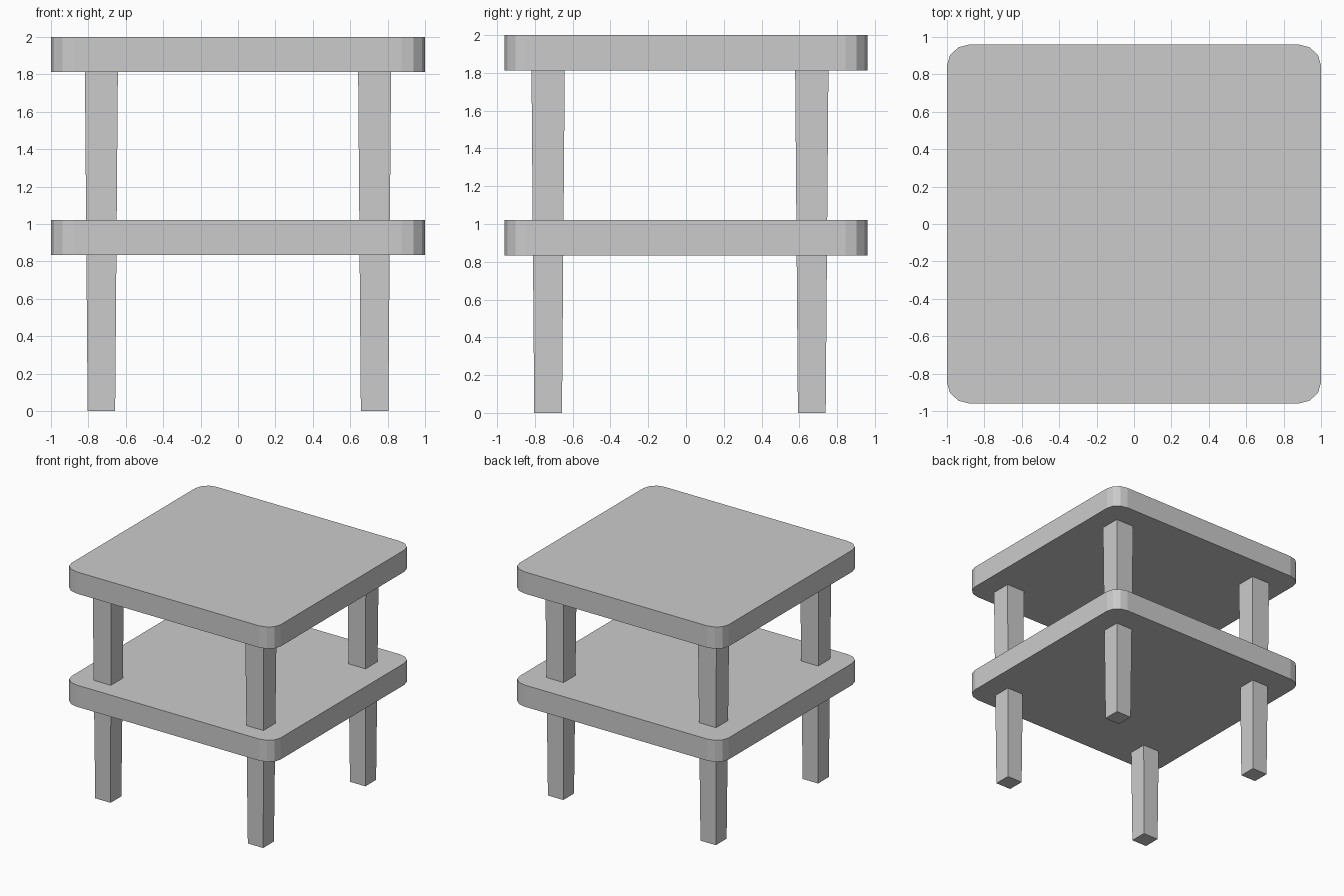
import bpy, bmesh
from math import sin, cos, pi

if "Cube" in bpy.data.objects:
    bpy.data.objects.remove(bpy.data.objects["Cube"])


def add_object(name, bm):
    bmesh.ops.recalc_face_normals(bm, faces=bm.faces)
    mesh = bpy.data.meshes.new(name)
    bm.to_mesh(mesh)
    bm.free()
    obj = bpy.data.objects.new(name, mesh)
    bpy.context.collection.objects.link(obj)


def loft(name, bottom, top, z0, z1):
    """Closed prism between two matching xy outlines."""
    bm = bmesh.new()
    low = [bm.verts.new((x, y, z0)) for x, y in bottom]
    high = [bm.verts.new((x, y, z1)) for x, y in top]
    n = len(low)
    bm.faces.new(low)
    bm.faces.new(high)
    for i in range(n):
        j = (i + 1) % n
        bm.faces.new((low[i], low[j], high[j], high[i]))
    add_object(name, bm)


def rounded_rect(hx, hy, rx, ry, segments=3):
    points = []
    for quarter, (sx, sy) in enumerate([(1, 1), (-1, 1), (-1, -1), (1, -1)]):
        for s in range(segments + 1):
            a = (quarter + s / segments) * pi / 2
            points.append((sx * (hx - rx) + rx * cos(a),
                           sy * (hy - ry) + ry * sin(a)))
    return points


def square(cx, cy, h):
    return [(cx + h * sx, cy + h * sy)
            for sx, sy in [(-1, -1), (1, -1), (1, 1), (-1, 1)]]


# Table top and shelf: identical slabs with rounded corners
outline = rounded_rect(1.0, 0.96, 0.125, 0.115)
loft("table_top", outline, outline, 1.812, 2.0)
loft("shelf", outline, outline, 0.834, 1.021)

# Four legs, tapering slightly towards the floor
for depth, cy in (("front", -0.73), ("back", 0.666)):
    for side, cx in (("left", -0.73), ("right", 0.73)):
        loft(f"{depth}_{side}_leg", square(cx, cy, 0.0735),
             square(cx, cy, 0.088), 0.0, 1.812)
